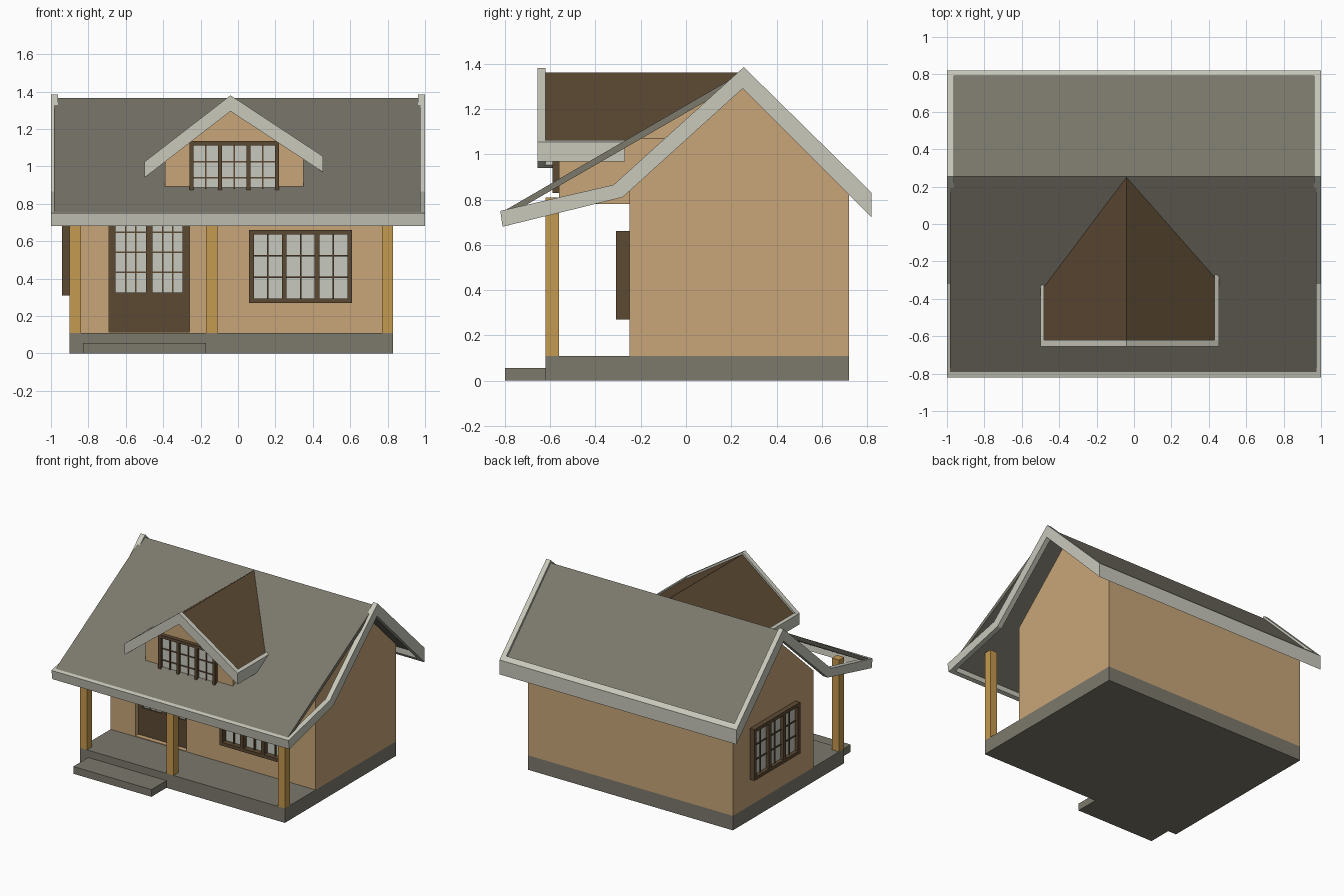
import bpy, bmesh
from mathutils import Vector

if "Cube" in bpy.data.objects:
    bpy.data.objects.remove(bpy.data.objects["Cube"])


def material(name, rgb):
    m = bpy.data.materials.new(name)
    m.diffuse_color = (*rgb, 1)
    m.use_nodes = True
    m.node_tree.nodes["Principled BSDF"].inputs["Base Color"].default_value = m.diffuse_color
    return m


TAN = material("tan wall", (0.58, 0.38, 0.19))
GREY = material("olive grey", (0.20, 0.19, 0.15))
TRIM = material("pale trim", (0.58, 0.58, 0.50))
BROWN = material("dark brown", (0.107, 0.067, 0.033))
WOOD = material("golden wood", (0.56, 0.32, 0.08))
GLASS = material("pale glass", (0.57, 0.58, 0.51))


def add_extrusion(bm, pts, vec):
    a = [bm.verts.new(p) for p in pts]
    b = [bm.verts.new(Vector(p) + Vector(vec)) for p in pts]
    n = len(pts)
    bm.faces.new(a)
    bm.faces.new(b[::-1])
    for i in range(n):
        bm.faces.new((a[i], b[i], b[(i + 1) % n], a[(i + 1) % n]))


def finish(name, bm, mat):
    bmesh.ops.recalc_face_normals(bm, faces=bm.faces)
    me = bpy.data.meshes.new(name)
    bm.to_mesh(me)
    bm.free()
    ob = bpy.data.objects.new(name, me)
    me.materials.append(mat)
    bpy.context.collection.objects.link(ob)
    return ob


def extrude(name, pts, vec, mat):
    bm = bmesh.new()
    add_extrusion(bm, pts, vec)
    return finish(name, bm, mat)


def rect(x0, x1, y0, y1, z):
    return [(x0, y0, z), (x1, y0, z), (x1, y1, z), (x0, y1, z)]


def box(name, x0, x1, y0, y1, z0, z1, mat):
    return extrude(name, rect(x0, x1, y0, y1, z0), (0, 0, z1 - z0), mat)


def side_profile(name, yz, x0, x1, mat):
    return extrude(name, [(x0, y, z) for y, z in yz], (x1 - x0, 0, 0), mat)


def front_profile(name, xz, y0, y1, mat):
    return extrude(name, [(x, y0, z) for x, z in xz], (0, y1 - y0, 0), mat)


def window(name, place, u0, u1, z0, z1, depth, frame, sections, cols, rows):
    """Frame, mullions and thin bars over a pane; place maps (along, out) to (x, y)."""
    bars, pane = bmesh.new(), bmesh.new()

    def bar(bm, a0, a1, b0, b1, d):
        (xa, ya), (xb, yb) = place(a0, 0), place(a1, d)
        add_extrusion(bm, rect(xa, xb, ya, yb, b0), (0, 0, b1 - b0))

    bar(pane, u0 + .005, u1 - .005, z0 + .005, z1 - .005, depth * 0.3)
    bar(bars, u0, u1, z0, z0 + frame, depth)
    bar(bars, u0, u1, z1 - frame, z1, depth)
    step = (u1 - u0 - frame) / sections
    for s in range(sections + 1):
        u = u0 + s * step
        bar(bars, u, u + frame, z0 + frame, z1 - frame, depth)
        if s < sections:
            for c in range(1, cols):
                m = u + frame + (step - frame) * c / cols
                bar(bars, m - .004, m + .004, z0 + frame, z1 - frame, depth * 0.55)
    for r in range(1, rows):
        m = z0 + frame + (z1 - z0 - 2 * frame) * r / rows
        bar(bars, u0 + frame, u1 - frame, m - .004, m + .004, depth * 0.5)
    finish(name + "_frame", bars, BROWN)
    finish(name + "_glass", pane, GLASS)


# Foundation and step
box("foundation", -0.9, 0.83, -0.62, 0.72, 0, 0.11, GREY)
box("front_step", -0.83, -0.17, -0.80, -0.62, 0, 0.055, GREY)

# House body with a recessed doorway
body = side_profile("house_body", [(-0.25, 0.11), (0.72, 0.11), (0.72, 0.85),
                                   (0.255, 1.31), (-0.25, 0.85)], -0.9, 0.83, TAN)
cutter = box("doorway_cutter", -0.69, -0.26, -0.35, -0.20, 0.115, 0.79, TAN)
mod = body.modifiers.new("doorway", 'BOOLEAN')
mod.operation, mod.solver, mod.object = 'DIFFERENCE', 'EXACT', cutter
bpy.context.view_layer.objects.active = body
bpy.ops.object.modifier_apply(modifier=mod.name)
bpy.data.objects.remove(cutter)

# Door
box("door_panel", -0.69, -0.26, -0.215, -0.195, 0.115, 0.325, BROWN)
window("door_light", lambda u, d: (u, -0.20 - d), -0.69, -0.26, 0.29, 0.79,
       0.015, 0.036, 2, 3, 4)

# Windows: front, left wall
window("front_window", lambda u, d: (u, -0.25 - d), 0.06, 0.61, 0.27, 0.66, 0.06, 0.025, 3, 2, 3)
window("left_window", lambda u, d: (-0.9 - d, u), -0.035, 0.515, 0.31, 0.70, 0.04, 0.025, 3, 2, 3)

# Porch posts
for i, x in enumerate((-0.9, -0.17, 0.77)):
    box(f"porch_post_{i + 1}", x, x + 0.06, -0.62, -0.56, 0.11, 0.81, WOOD)

# Main roof sheets
side_profile("front_roof", [(0.255, 1.365), (-0.80, 0.752), (-0.80, 0.722), (0.255, 1.33)],
             -0.985, 0.975, GREY)
side_profile("back_roof", [(0.255, 1.365), (0.80, 0.825), (0.80, 0.785), (0.255, 1.325)],
             -0.97, 0.97, GREY)

# Kinked gable boards and eave boards
gable = [(-0.82, 0.75), (-0.32, 0.865), (0.255, 1.385), (0.82, 0.83),
         (0.82, 0.72), (0.25, 1.29), (-0.28, 0.81), (-0.81, 0.68)]
side_profile("gable_board_left", gable, -1, -0.962, TRIM)
side_profile("gable_board_right", gable, 0.962, 1, TRIM)
side_profile("front_eave_board", [(-0.82, 0.75), (-0.79, 0.757), (-0.78, 0.687), (-0.81, 0.68)],
             -0.97, 0.97, TRIM)
side_profile("back_eave_board", [(0.82, 0.83), (0.79, 0.858), (0.79, 0.75), (0.82, 0.72)],
             -0.97, 0.97, TRIM)

# Dormer wall and window
front_profile("dormer_wall", [(-0.39, 0.78), (0.35, 0.78), (0.35, 1.07), (-0.04, 1.325),
                              (-0.39, 1.055)], -0.56, 0.13, TAN)
window("dormer_window", lambda u, d: (u, -0.56 - d), -0.26, 0.22, 0.83, 1.135,
       0.03, 0.022, 3, 2, 3)

# Dormer roof: each side has a sheet cut to the main roof, a rake board and an eave board
RX, RZ = -0.04, 1.362
for side, ex, ez, ey, tip in (("left", -0.48, 1.022, -0.335, -0.50),
                              ("right", 0.43, 1.052, -0.28, 0.455)):
    extrude(f"dormer_roof_{side}", [(RX, -0.63, RZ), (RX, 0.25, RZ), (ex, ey, ez), (ex, -0.63, ez)],
            (0, 0, -0.03), BROWN)
    slope = (RZ - ez) / abs(ex - RX)
    tz = RZ + 0.018 - slope * abs(tip - RX)
    front_profile(f"dormer_rake_board_{side}", [(RX, RZ + 0.018), (tip, tz), (tip, tz - 0.085),
                                                (RX, RZ - 0.067)], -0.655, -0.62, TRIM)
    front_profile(f"dormer_eave_board_{side}",
                  [(ex, ez + 0.012), (tip, tz), (tip, tz - 0.085), (ex, ez - 0.07)],
                  -0.63, ey + 0.01, TRIM)
